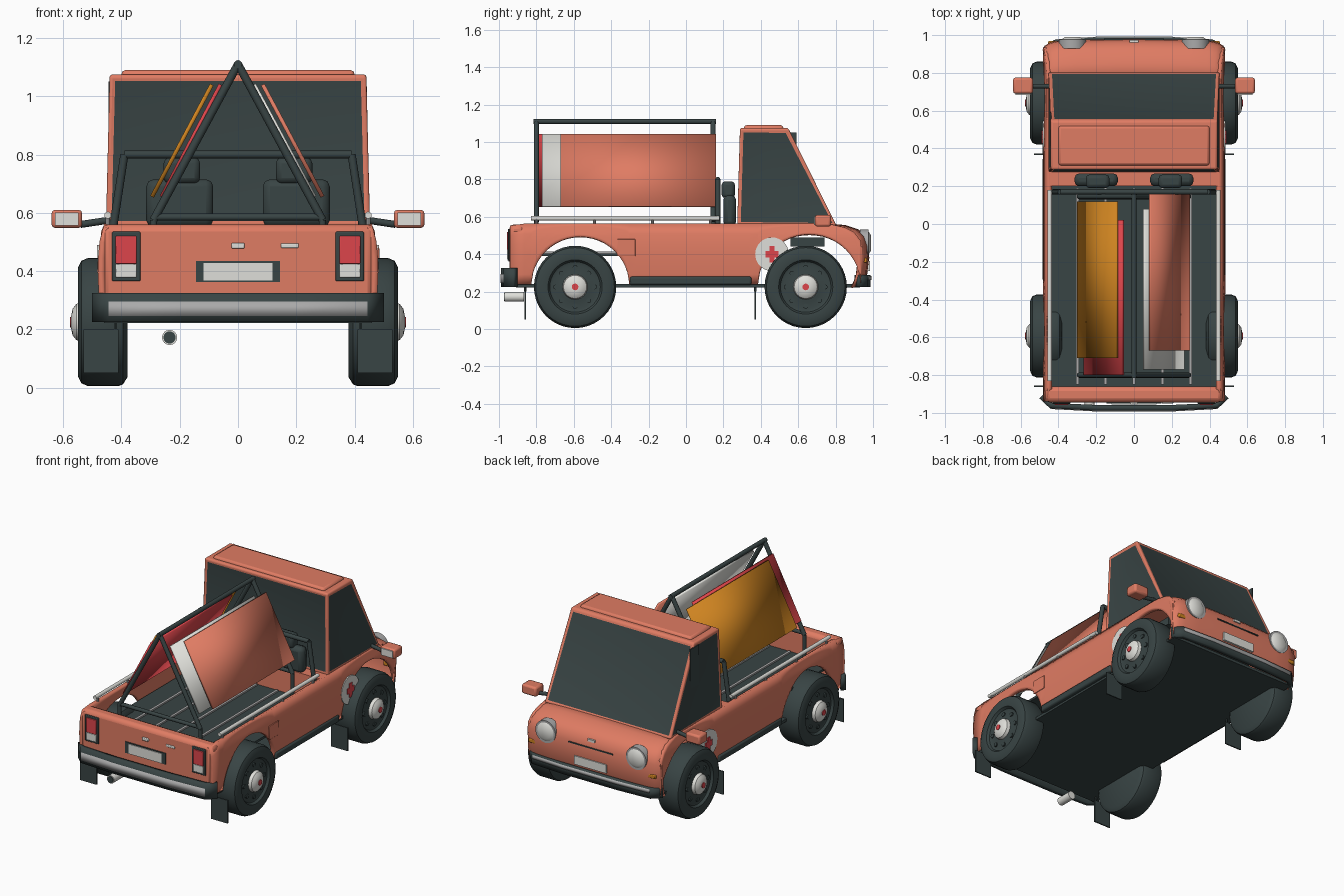
import bpy, bmesh
from math import sin, cos, pi, sqrt, radians
from mathutils import Vector

if "Cube" in bpy.data.objects:
    bpy.data.objects.remove(bpy.data.objects["Cube"])


def material(name, r, g, b):
    m = bpy.data.materials.new(name)
    m.use_nodes = True
    m.diffuse_color = (r, g, b, 1)
    m.node_tree.nodes["Principled BSDF"].inputs["Base Color"].default_value = (r, g, b, 1)
    return m


SALMON = material("salmon paint", 0.74, 0.2, 0.125)
DARK = material("dark rubber and glass", 0.04, 0.058, 0.058)
WHITE = material("off white", 0.74, 0.74, 0.7)
GREY = material("grey metal", 0.4, 0.4, 0.4)
RED = material("red", 0.72, 0.06, 0.07)
OCHRE = material("ochre", 0.62, 0.23, 0.015)


def finish(name, bm, mat, bevel=0, segments=2):
    bmesh.ops.recalc_face_normals(bm, faces=bm.faces)
    me = bpy.data.meshes.new(name)
    bm.to_mesh(me)
    bm.free()
    me.materials.append(mat)
    ob = bpy.data.objects.new(name, me)
    bpy.context.collection.objects.link(ob)
    if bevel:
        b = ob.modifiers.new("round edges", "BEVEL")
        b.width, b.segments = bevel, segments
    bpy.ops.object.select_all(action="DESELECT")
    ob.select_set(True)
    bpy.context.view_layer.objects.active = ob
    bpy.ops.object.shade_smooth_by_angle(angle=radians(35))
    return ob


def box(name, x, y, z, mat, bevel=0):
    bm = bmesh.new()
    bmesh.ops.create_cube(bm, size=1)
    for v in bm.verts:
        v.co = [(a + b) / 2 + c * (b - a) for (a, b), c in zip((x, y, z), v.co)]
    return finish(name, bm, mat, bevel)


def tube(name, a, b, r, mat, sides=12, r2=None):
    a, b = Vector(a), Vector(b)
    bm = bmesh.new()
    bmesh.ops.create_cone(bm, cap_ends=True, segments=sides, radius1=r,
                          radius2=r if r2 is None else r2, depth=(b - a).length)
    turn = (b - a).to_track_quat("Z", "Y")
    for v in bm.verts:
        v.co = turn @ v.co + (a + b) / 2
    return finish(name, bm, mat)


def sheet(name, rows, mat, thick=0):
    bm = bmesh.new()
    vs = [[bm.verts.new(p) for p in row] for row in rows]
    for r0, r1 in zip(vs, vs[1:]):
        for i in range(len(r0) - 1):
            bm.faces.new((r0[i], r0[i + 1], r1[i + 1], r1[i]))
    bmesh.ops.remove_doubles(bm, verts=bm.verts, dist=1e-5)
    ob = finish(name, bm, mat)
    if thick:
        s = ob.modifiers.new("thickness", "SOLIDIFY")
        s.thickness, s.offset = thick, 0
    return ob


def lathe(name, s, cy, cz, profile, mat, n=40):
    rows = [[(s * x, cy + r * cos(2 * pi * i / n), cz + r * sin(2 * pi * i / n))
             for x, r in profile] for i in range(n + 1)]
    return sheet(name, rows, mat)


def lerp(points, t):
    for (a, p), (b, q) in zip(points, points[1:]):
        if t <= b:
            return p + (q - p) * max(0, t - a) / (b - a)
    return points[-1][1]


# Side panels with open wheel arches
ARCHES = ((-0.565, 0.262), (0.66, 0.275))
TOP = [(-0.94, 0.55), (-0.92, 0.56), (0.76, 0.56), (0.85, 0.54), (0.9, 0.515), (0.935, 0.47)]
WIDTH = [(0.24, 0.458), (0.3, 0.465), (0.42, 0.47), (0.5, 0.463), (0.56, 0.447)]


def arch_floor(y):
    z = 0.24
    for c, r in ARCHES:
        if abs(y - c) < r:
            z = max(z, 0.23 + sqrt(r * r - (y - c) ** 2))
    return z


ys = [-0.94 + 0.075 * i for i in range(25)] + [0.935]
ys = [y for y in ys if all(abs(y - c) > r for c, r in ARCHES)]
ys += [c - r * cos(pi * i / 24) for c, r in ARCHES for i in range(25)]
ys = sorted(min(y, 0.935) for y in ys)
for s, side in ((1, "left"), (-1, "right")):
    rows = []
    for y in ys:
        lo, hi = arch_floor(y), lerp(TOP, y)
        zs = [lo + (hi - lo) * k / 6 for k in range(7)]
        rows.append([(s * lerp(WIDTH, z), y, z) for z in zs])
    sheet(side + "_body_side", rows, SALMON, 0.025)

# Rounded nose and bonnet
NOSE = [(0.74, 0.56), (0.85, 0.55), (0.92, 0.527), (0.955, 0.495), (0.97, 0.45),
        (0.974, 0.38), (0.965, 0.3), (0.94, 0.24)]
PLAN = [(0, 0), (0.3, 0.004), (0.4, 0.01), (0.44, 0.02), (0.465, 0.034), (0.475, 0.055)]
stations = [(-x, d) for x, d in PLAN[:0:-1]] + PLAN
sheet("nose", [[(x * lerp(WIDTH, z) / 0.465, y - d * min(1, (y - 0.7) * 5), z - d * 0.35)
                for y, z in NOSE] for x, d in stations], SALMON, 0.012)

# Tailgate, bulkhead, floors and sills
box("tailgate", (-0.47, 0.47), (-0.945, -0.86), (0.29, 0.56), SALMON, 0.025)
box("bed_bulkhead", (-0.45, 0.45), (0.2, 0.28), (0.24, 0.56), SALMON)
box("bed_floor", (-0.445, 0.445), (-0.87, 0.21), (0.39, 0.405), DARK)
box("underside", (-0.46, 0.46), (-0.91, 0.93), (0.222, 0.24), DARK)
box("engine_block", (-0.35, 0.35), (0.56, 0.74), (0.44, 0.49), DARK)
for i in range(5):
    x = -0.3 + 0.15 * i
    box("floor_slat", (x - 0.008, x + 0.008), (-0.85, 0.19), (0.405, 0.415), GREY)

# Cab shell with inset windows
bm = bmesh.new()
outline = ((0.27, 0.55, 0.457), (0.285, 1.075, 0.444), (0.55, 1.075, 0.444), (0.81, 0.55, 0.457))
L, R = [[bm.verts.new((s * x, y, z)) for y, z, x in outline] for s in (-1, 1)]
bm.faces.new(L)
bm.faces.new(R)
for i in range(4):
    j = (i + 1) % 4
    bm.faces.new((L[i], L[j], R[j], R[i]))
bmesh.ops.recalc_face_normals(bm, faces=bm.faces)
panes = [f for f in bm.faces if abs(f.normal.z) < 0.8]
bmesh.ops.inset_individual(bm, faces=panes, thickness=0.032, depth=-0.006)
for f in panes:
    f.material_index = 1
cab = finish("cab", bm, SALMON, 0.014, 3)
cab.data.materials.append(DARK)
box("roof_crown", (-0.4, 0.4), (0.31, 0.52), (1.06, 1.09), SALMON, 0.014)
box("vent_pane", (-0.445, -0.437), (0.5, 0.59), (0.75, 1.05), DARK)

# Wheels
TYRE = [(0.38, 0), (0.38, 0.19), (0.395, 0.214), (0.41, 0.22), (0.515, 0.22), (0.538, 0.21),
        (0.55, 0.185), (0.545, 0.145), (0.53, 0.135), (0.525, 0.12), (0.535, 0.08), (0.535, 0)]
HUB = [(0.53, 0.068), (0.555, 0.062), (0.568, 0.045), (0.573, 0.02), (0.573, 0)]
for s in (1, -1):
    for name, y in (("rear", -0.593), ("front", 0.64)):
        lathe(name + "_tyre", s, y, 0.225, TYRE, DARK)
        lathe(name + "_hubcap", s, y, 0.225, HUB, WHITE, 24)
        tube(name + "_hub_badge", (s * 0.57, y, 0.225), (s * 0.577, y, 0.225), 0.018, RED)
        for k in range(8):
            a = k * pi / 4
            p = (y + 0.103 * cos(a), 0.225 + 0.103 * sin(a))
            tube(name + "_rim_stud", (s * 0.52, *p), (s * 0.536, *p), 0.014, DARK, 8)
    # Mud flaps, sills and side emblems
    for y in (-0.86, 0.37):
        box("mud_flap", sorted((s * 0.41, s * 0.53)), (y - 0.004, y + 0.004), (0.05, 0.2), DARK)
        tube("flap_bracket", (s * 0.42, y, 0.2), (s * 0.42, y, 0.24), 0.006, DARK, 6)
    box("sill", sorted((s * 0.45, s * 0.485)), (-0.3, 0.35), (0.235, 0.28), DARK, 0.01)
    tube("side_emblem", (s * 0.46, 0.46, 0.4), (s * 0.484, 0.46, 0.4), 0.09, WHITE, 32)
    for w, h in ((0.014, 0.045), (0.035, 0.018)):
        box("emblem_cross", sorted((s * 0.483, s * 0.489)), (0.46 - w, 0.46 + w),
            (0.4 - h, 0.4 + h), RED)
    # Mirrors
    box("mirror_shell", sorted((s * 0.535, s * 0.64)), (0.69, 0.775), (0.548, 0.61), SALMON, 0.012)
    box("mirror_glass", sorted((s * 0.547, s * 0.628)), (0.684, 0.692), (0.557, 0.601), WHITE)
    tube("mirror_arm", (s * 0.44, 0.73, 0.575), (s * 0.54, 0.73, 0.56), 0.012, DARK)
    # Bed rails
    tube("bed_rail", (s * 0.447, -0.83, 0.592), (s * 0.447, 0.18, 0.592), 0.012, WHITE)
    for k in range(4):
        y = -0.8 + k * 0.31
        tube("rail_post", (s * 0.447, y, 0.55), (s * 0.447, y, 0.592), 0.008, GREY, 8)
    # Lamps
    tube("headlamp_rim", (s * 0.325, 0.93, 0.46), (s * 0.325, 0.977, 0.46), 0.072, GREY, 32)
    tube("headlamp", (s * 0.325, 0.975, 0.46), (s * 0.325, 0.99, 0.46), 0.062, WHITE, 32, 0.04)
    box("indicator", sorted((s * 0.39, s * 0.455)), (0.93, 0.968), (0.355, 0.38), OCHRE, 0.005)
    box("tail_lamp_case", sorted((s * 0.335, s * 0.432)), (-0.952, -0.93), (0.365, 0.535), DARK, 0.004)
    box("tail_lamp", sorted((s * 0.348, s * 0.42)), (-0.958, -0.94), (0.425, 0.52), RED, 0.003)
    box("reverse_lamp", sorted((s * 0.348, s * 0.42)), (-0.958, -0.94), (0.378, 0.425), WHITE, 0.003)
    # Seats
    box("seat_back", sorted((s * 0.085, s * 0.315)), (0.2, 0.268), (0.55, 0.715), DARK, 0.025)
    box("headrest", sorted((s * 0.13, s * 0.255)), (0.19, 0.262), (0.7, 0.79), DARK, 0.02)


# Bumpers that wrap round the corners
def bumper(name, d, y, z0, z1, w, mat, out=0.0):
    path = ((-w, y - d * 0.06), (-w + 0.05, y - d * 0.012), (-0.2, y), (0.2, y),
            (w - 0.05, y - d * 0.012), (w, y - d * 0.06))
    sheet(name, [[(x, q + d * out, z) for z in (z0, z1)] for x, q in path], mat, 0.03 - out)


bumper("rear_bumper", -1, -0.973, 0.225, 0.325, 0.49, DARK)
bumper("rear_bumper_strip", -1, -0.973, 0.245, 0.295, 0.485, GREY, 0.009)
bumper("front_bumper", 1, 0.972, 0.225, 0.29, 0.47, DARK)
bumper("front_bumper_strip", 1, 0.972, 0.262, 0.284, 0.46, GREY, 0.009)

# Plates, handles and small trim
box("rear_plate_surround", (-0.145, 0.145), (-0.95, -0.93), (0.362, 0.435), DARK)
box("rear_plate", (-0.118, 0.118), (-0.955, -0.94), (0.367, 0.428), WHITE)
box("tailgate_handle", (-0.022, 0.022), (-0.955, -0.94), (0.477, 0.497), WHITE, 0.004)
box("tailgate_trim", (0.147, 0.208), (-0.95, -0.94), (0.479, 0.495), WHITE, 0.004)
box("front_plate", (-0.115, 0.115), (0.965, 0.985), (0.31, 0.365), WHITE)
box("nose_slit", (-0.16, 0.16), (0.965, 0.981), (0.438, 0.445), DARK)
box("nose_trim", (-0.025, 0.025), (0.955, 0.974), (0.478, 0.493), WHITE)
box("fuel_flap", (0.478, 0.485), (-0.37, -0.27), (0.39, 0.48), SALMON, 0.003)
tube("exhaust", (-0.235, -0.97, 0.172), (-0.235, -0.865, 0.172), 0.026, WHITE, 16)
tube("exhaust_bore", (-0.235, -0.973, 0.172), (-0.235, -0.96, 0.172), 0.021, DARK, 16)

# Headboard frame behind the cab
corners = [(-0.43, 0.17, 0.54), (-0.39, 0.17, 0.8), (0.39, 0.17, 0.8), (0.43, 0.17, 0.54)]
for a, b in zip(corners, corners[1:]):
    tube("headboard_bar", a, b, 0.014, DARK)

# A-frame rack
tube("rack_ridge", (0, -0.815, 1.11), (0, 0.16, 1.11), 0.014, DARK)
for y in (-0.8, 0.145):
    for s in (1, -1):
        tube("rack_leg", (0, y, 1.11), (s * 0.29, y, 0.575), 0.014, DARK)
        tube("rack_foot", (s * 0.29, y, 0.575), (s * 0.29, y, 0.4), 0.012, DARK)
    tube("rack_crossbar", (-0.29, y, 0.585), (0.29, y, 0.585), 0.012, DARK)


# Leaning sheets carried on the rack
def board(name, x_low, x_high, y0, y1, mat):
    sheet(name, [[(x_low, y, 0.655), (x_high, y, 1.04)] for y in (y0, y1)], mat, 0.014)


board("ochre_board", -0.295, -0.09, -0.71, 0.12, OCHRE)
board("red_board", -0.262, -0.06, -0.8, 0.02, RED)
board("white_board", 0.262, 0.055, -0.77, 0.08, WHITE)
board("salmon_board", 0.29, 0.085, -0.67, 0.16, SALMON)
